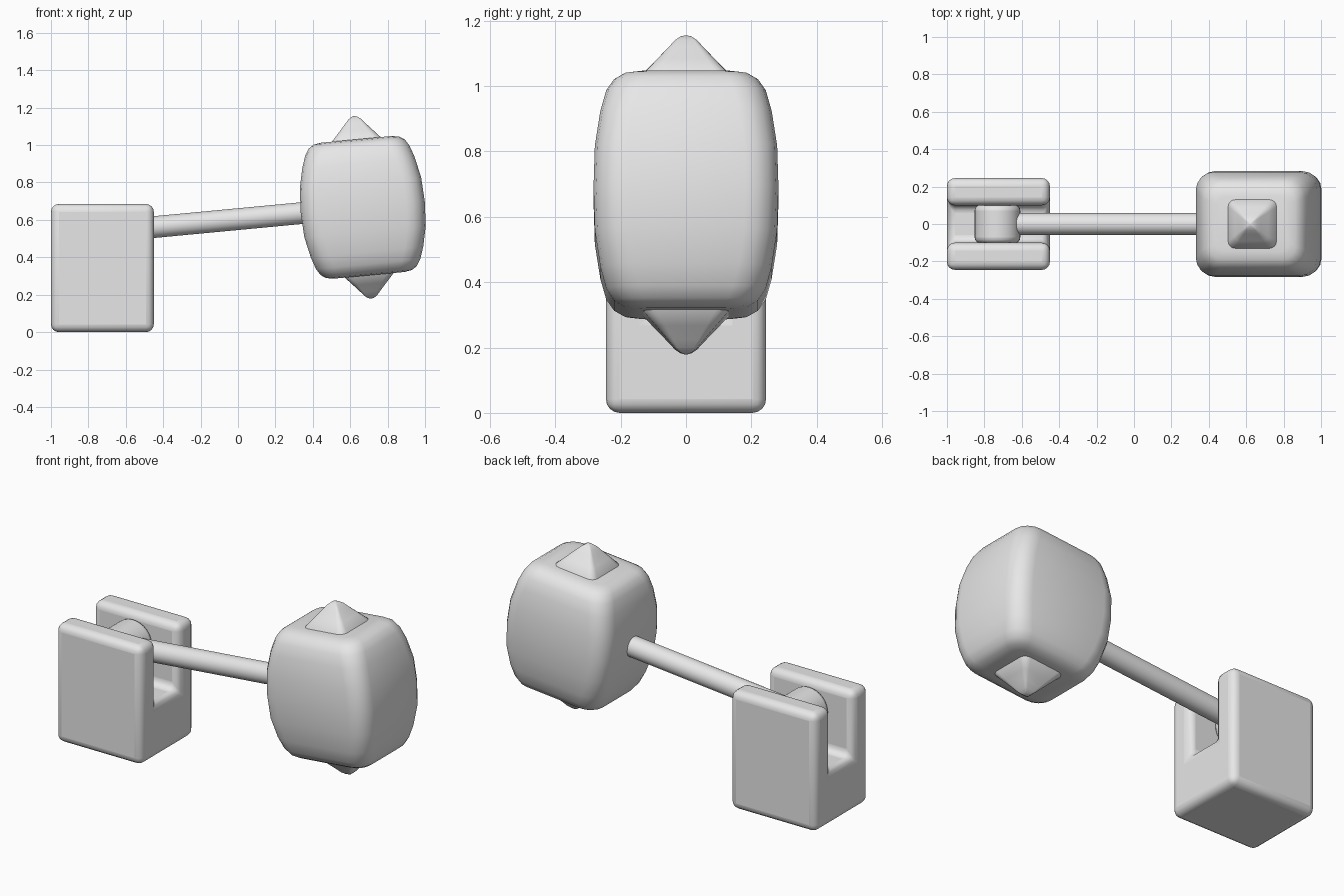
import bpy, bmesh
from math import pi, cos, sin, radians
from mathutils import Matrix, Vector

if "Cube" in bpy.data.objects:
    bpy.data.objects.remove(bpy.data.objects["Cube"], do_unlink=True)

TILT = radians(5.4)
HEAD = Vector((0.667, 0, 0.667))

grey = bpy.data.materials.new("plain_grey")
grey.use_nodes = True
grey.diffuse_color = (0.8, 0.8, 0.8, 1)
grey.node_tree.nodes["Principled BSDF"].inputs["Base Color"].default_value = (0.8, 0.8, 0.8, 1)


def finish(name, bm, matrix=Matrix(), bevel=0, angle=50):
    """Turn a bmesh into a smooth-shaded, optionally bevelled object."""
    bmesh.ops.recalc_face_normals(bm, faces=bm.faces)
    mesh = bpy.data.meshes.new(name)
    bm.to_mesh(mesh)
    bm.free()
    mesh.materials.append(grey)
    obj = bpy.data.objects.new(name, mesh)
    bpy.context.collection.objects.link(obj)
    obj.matrix_world = matrix
    if bevel:
        mod = obj.modifiers.new("Bevel", "BEVEL")
        mod.width = bevel
        mod.segments = 4
        mod.limit_method = "ANGLE"
        mod.angle_limit = radians(40)
    bpy.ops.object.select_all(action="DESELECT")
    obj.select_set(True)
    bpy.context.view_layer.objects.active = obj
    bpy.ops.object.shade_smooth_by_angle(angle=radians(angle))
    return obj


def loft(name, rings, matrix):
    """Skin a stack of rounded rectangles given as (z, half_x, half_y, radius)."""
    bm = bmesh.new()
    loops = []
    for z, hx, hy, r in rings:
        loop = []
        for corner, (sx, sy) in enumerate(((1, 1), (-1, 1), (-1, -1), (1, -1))):
            for step in range(5):
                a = (corner + step / 4) * pi / 2
                loop.append(bm.verts.new((sx * (hx - r) + r * cos(a),
                                          sy * (hy - r) + r * sin(a), z)))
        loops.append(loop)
    for low, high in zip(loops, loops[1:]):
        for i in range(len(low)):
            j = (i + 1) % len(low)
            bm.faces.new((low[i], low[j], high[j], high[i]))
    bm.faces.new(loops[0])
    bm.faces.new(loops[-1])
    return finish(name, bm, matrix)


def rod(name, radius, length, matrix, bevel=0):
    bm = bmesh.new()
    bmesh.ops.create_cone(bm, cap_ends=True, segments=32, radius1=radius,
                          radius2=radius, depth=length)
    return finish(name, bm, matrix, bevel)


# Slotted base: a U profile pushed along x
bm = bmesh.new()
profile = [(-0.245, 0), (0.245, 0), (0.245, 0.685), (0.1, 0.685),
           (0.1, 0.31), (-0.1, 0.31), (-0.1, 0.685), (-0.245, 0.685)]
face = bm.faces.new([bm.verts.new((-1, y, z)) for y, z in profile])
side = bmesh.ops.extrude_face_region(bm, geom=[face])
bmesh.ops.translate(bm, vec=(0.55, 0, 0),
                    verts=[v for v in side["geom"] if isinstance(v, bmesh.types.BMVert)])
finish("slotted_base", bm, bevel=0.042)

# Pivot drum between the base walls
rod("pivot_drum", 0.122, 0.204,
    Matrix.Translation((-0.73, 0, 0.534)) @ Matrix.Rotation(pi / 2, 4, "X"), 0.03)

# Handle from the drum into the head
tilt = Matrix.Rotation(-TILT, 4, "Y")
along = Vector((cos(TILT), 0, sin(TILT)))
rod("handle", 0.058, 1.2,
    Matrix.Translation(HEAD - along * 0.78) @ tilt @ Matrix.Rotation(pi / 2, 4, "Y"))

# Barrel-sided head
head_matrix = Matrix.Translation(HEAD) @ tilt
half = [(0, 0.333, 0.283, 0.1), (0.13, 0.326, 0.279, 0.1), (0.24, 0.302, 0.262, 0.1),
        (0.305, 0.28, 0.244, 0.1), (0.34, 0.258, 0.22, 0.09),
        (0.358, 0.23, 0.19, 0.07), (0.365, 0.19, 0.15, 0.05)]
lower = [(-z, *size) for z, *size in reversed(half[1:])]
loft("hammer_head", lower + half, head_matrix)

# Blunt pyramid spike on each striking face
spike = [(0.34, 0.136), (0.366, 0.13), (0.41, 0.09), (0.45, 0.054),
         (0.473, 0.034), (0.485, 0.018), (0.49, 0.004)]
for name, sign in (("top_spike", 1), ("bottom_spike", -1)):
    loft(name, [(sign * z, w, w, w * 0.3) for z, w in spike], head_matrix)
